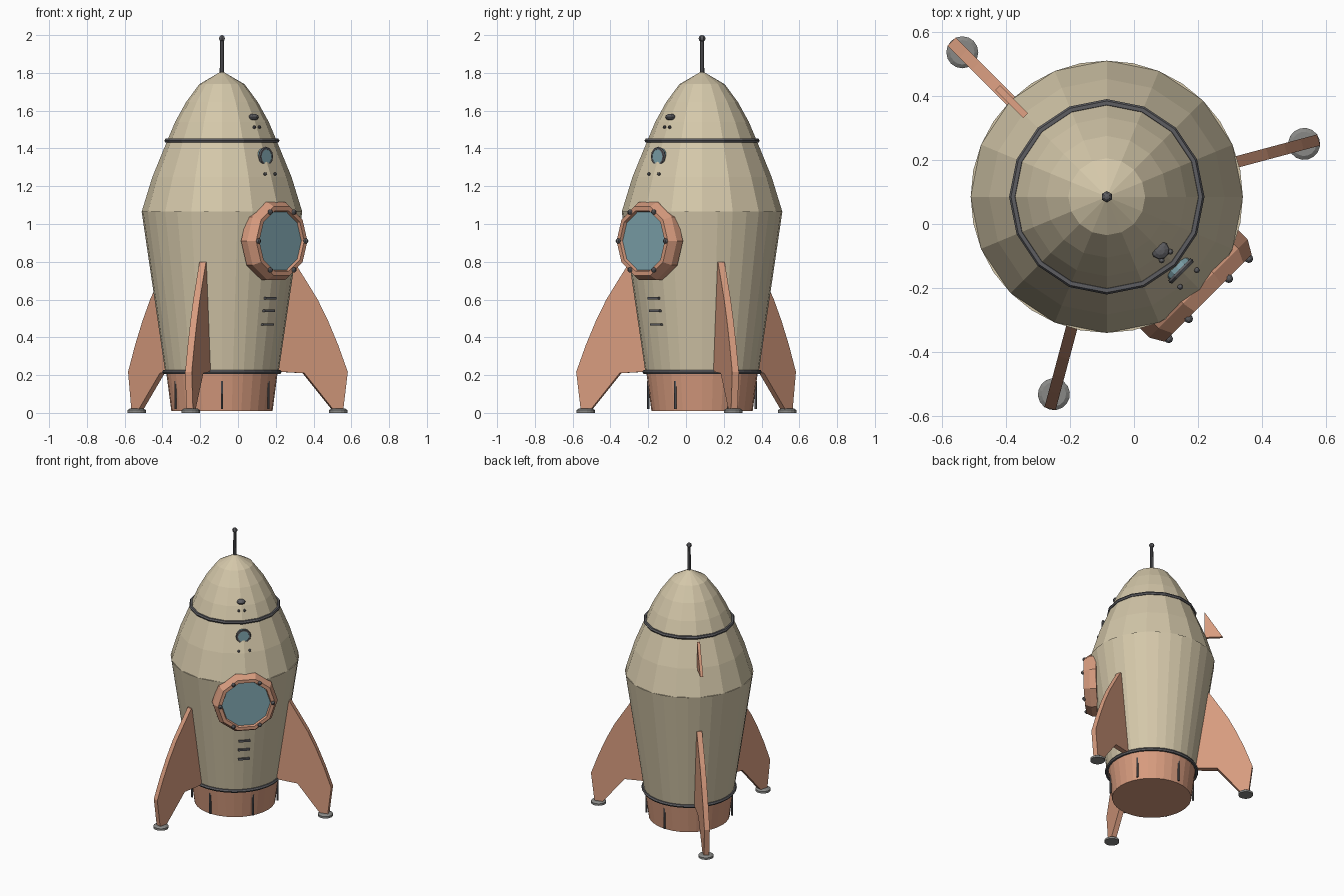
import bpy, bmesh
from math import pi, sin, cos, radians
from mathutils import Matrix as M

if "Cube" in bpy.data.objects:
    bpy.data.objects.remove(bpy.data.objects["Cube"])

AXIS = M.Translation((-0.085, 0.085, 0))


def mat(name, rgb):
    m = bpy.data.materials.new(name)
    m.diffuse_color = (*rgb, 1)
    m.use_nodes = True
    m.node_tree.nodes["Principled BSDF"].inputs["Base Color"].default_value = m.diffuse_color
    return m


CREAM = mat("cream", (0.66, 0.575, 0.40))
COPPER = mat("copper", (0.68, 0.33, 0.21))
GLASS = mat("glass", (0.22, 0.39, 0.44))
DARK = mat("dark_metal", (0.11, 0.11, 0.12))
STEEL = mat("steel", (0.25, 0.25, 0.24))


def radial(az, r=0, z=0):
    """Frame on the hull: x outward, y sideways, z up."""
    return AXIS @ M.Rotation(radians(az), 4, 'Z') @ M.Translation((r, 0, z))


FACING = M.Rotation(pi / 2, 4, 'Y') @ M.Rotation(pi / 2, 4, 'Z')  # lathe axis points outward


def finish(name, bm, material, matrix):
    bmesh.ops.recalc_face_normals(bm, faces=bm.faces)
    me = bpy.data.meshes.new(name)
    bm.to_mesh(me)
    bm.free()
    me.materials.append(material)
    ob = bpy.data.objects.new(name, me)
    ob.matrix_world = matrix
    bpy.context.collection.objects.link(ob)
    return ob


def lathe(name, profile, n, material, matrix=AXIS, closed=False):
    """Spin (radius, height) points; ends are capped unless the profile is closed."""
    bm = bmesh.new()
    rings = []
    for r, z in profile:
        if r == 0:
            rings.append([bm.verts.new((0, 0, z))] * n)
        else:
            rings.append([bm.verts.new((r * cos(2 * pi * i / n), r * sin(2 * pi * i / n), z))
                          for i in range(n)])
    pairs = list(zip(rings, rings[1:]))
    if closed:
        pairs.append((rings[-1], rings[0]))
    for a, b in pairs:
        for i in range(n):
            j = (i + 1) % n
            bm.faces.new(list(dict.fromkeys((a[i], a[j], b[j], b[i]))))
    if not closed:
        for ring in (rings[0], rings[-1]):
            if ring[0] is not ring[1]:
                bm.faces.new(ring)
    return finish(name, bm, material, matrix)


def torus(name, R, r, n, material, matrix, k=6):
    prof = [(R + r * cos(2 * pi * i / k), r * sin(2 * pi * i / k)) for i in range(k)]
    return lathe(name, prof, n, material, matrix, True)


def ball(name, r, material, matrix, seg=8, rings=6):
    bm = bmesh.new()
    bmesh.ops.create_uvsphere(bm, u_segments=seg, v_segments=rings, radius=r)
    return finish(name, bm, material, matrix)


def plate(name, outline, thick, material, matrix):
    """Flat slab in the radial plane."""
    bm = bmesh.new()
    sides = [[bm.verts.new((x, s * thick / 2, z)) for x, z in outline] for s in (-1, 1)]
    for s in sides:
        bm.faces.new(s)
    n = len(outline)
    for i in range(n):
        j = (i + 1) % n
        bm.faces.new((sides[0][i], sides[0][j], sides[1][j], sides[1][i]))
    return finish(name, bm, material, matrix)


def box(name, size, material, matrix):
    bm = bmesh.new()
    bmesh.ops.create_cube(bm, size=1)
    bmesh.ops.scale(bm, vec=size, verts=bm.verts)
    return finish(name, bm, material, matrix)


# Hull, nose and engine base
lathe("lower_hull", [(0.30, 0.215), (0.425, 1.065)], 32, CREAM)
lathe("upper_hull", [(0.425, 1.065), (0.368, 1.25), (0.29, 1.44)], 16, CREAM)
lathe("nose_cone", [(0.29, 1.44), (0.248, 1.54), (0.19, 1.645), (0.12, 1.74), (0, 1.81)], 16, CREAM)
lathe("engine_base", [(0.268, 0.01), (0.295, 0.215)], 32, COPPER)
torus("nose_band", 0.293, 0.012, 16, DARK, radial(0, 0, 1.441))
torus("base_band", 0.304, 0.012, 32, DARK, radial(0, 0, 0.217))

# Antenna
lathe("antenna_rod", [(0.012, 1.79), (0.01, 1.98)], 8, DARK)
ball("antenna_tip", 0.018, DARK, radial(0, 0, 1.982), 6, 6)

# Vertical ribs round the engine base
for i in range(6):
    lathe(f"base_rib_{i}", [(0.007, 0.02), (0.007, 0.17)], 6, DARK, radial(30 + 60 * i, 0.284))

# Three landing fins with round feet
FIN = [(0.27, 0.22), (0.36, 0.80), (0.392, 0.80), (0.45, 0.71), (0.52, 0.60), (0.578, 0.485),
       (0.632, 0.36), (0.685, 0.217), (0.66, 0.015), (0.608, 0.015), (0.447, 0.21)]
for i, az in enumerate((15, 135, 255)):
    plate(f"fin_{i}", FIN, 0.036, COPPER, radial(az))
    lathe(f"foot_{i}", [(0.05, 0), (0.05, 0.014), (0.038, 0.022)], 16, STEEL, radial(az, 0.638))

# Small triangular back fin
plate("small_back_fin", [(0.358, 1.24), (0.358, 1.44), (0.482, 1.24)], 0.02, COPPER, radial(135))

# Main porthole on the face of the hull
F = -45
port = radial(F, 0, 0.91) @ FACING
lathe("porthole_frame", [(0.217, 0.36), (0.217, 0.405), (0.192, 0.448), (0.168, 0.448), (0.16, 0.425),
                         (0.16, 0.36)], 10, COPPER, port, True)
lathe("porthole_glass", [(0.165, 0.38), (0.165, 0.432)], 10, GLASS, port)
for i in range(6):
    a = i * pi / 3
    ball(f"porthole_bolt_{i}", 0.014, DARK,
         radial(F, 0.45, 0.91) @ M.Translation((0, 0.177 * cos(a), 0.177 * sin(a))))

# Small upper window
lathe("upper_window_glass", [(0.044, 0.27), (0.044, 0.335)], 12, GLASS, radial(F, 0, 1.357) @ FACING)
torus("upper_window_rim", 0.043, 0.009, 12, DARK, radial(F, 0.328, 1.357) @ FACING)

# Nose lamp and paired rivets
ball("nose_lamp", 0.029, DARK, radial(F, 0.236, 1.566) @ M.Diagonal((1, 1, 0.6, 1)), 10, 6)
for s in (-1, 1):
    ball(f"window_rivet_{s}", 0.009, DARK, radial(F, 0.361, 1.265) @ M.Translation((0, 0.037 * s, 0)))
    ball(f"lamp_rivet_{s}", 0.009, DARK, radial(F, 0.262, 1.513) @ M.Translation((0, 0.019 * s, 0)))

# Vent slots below the porthole
for i, (z, r) in enumerate(((0.608, 0.356), (0.54, 0.347), (0.468, 0.337))):
    box(f"vent_slot_{i}", (0.025, 0.078, 0.013), DARK, radial(F, r, z))
